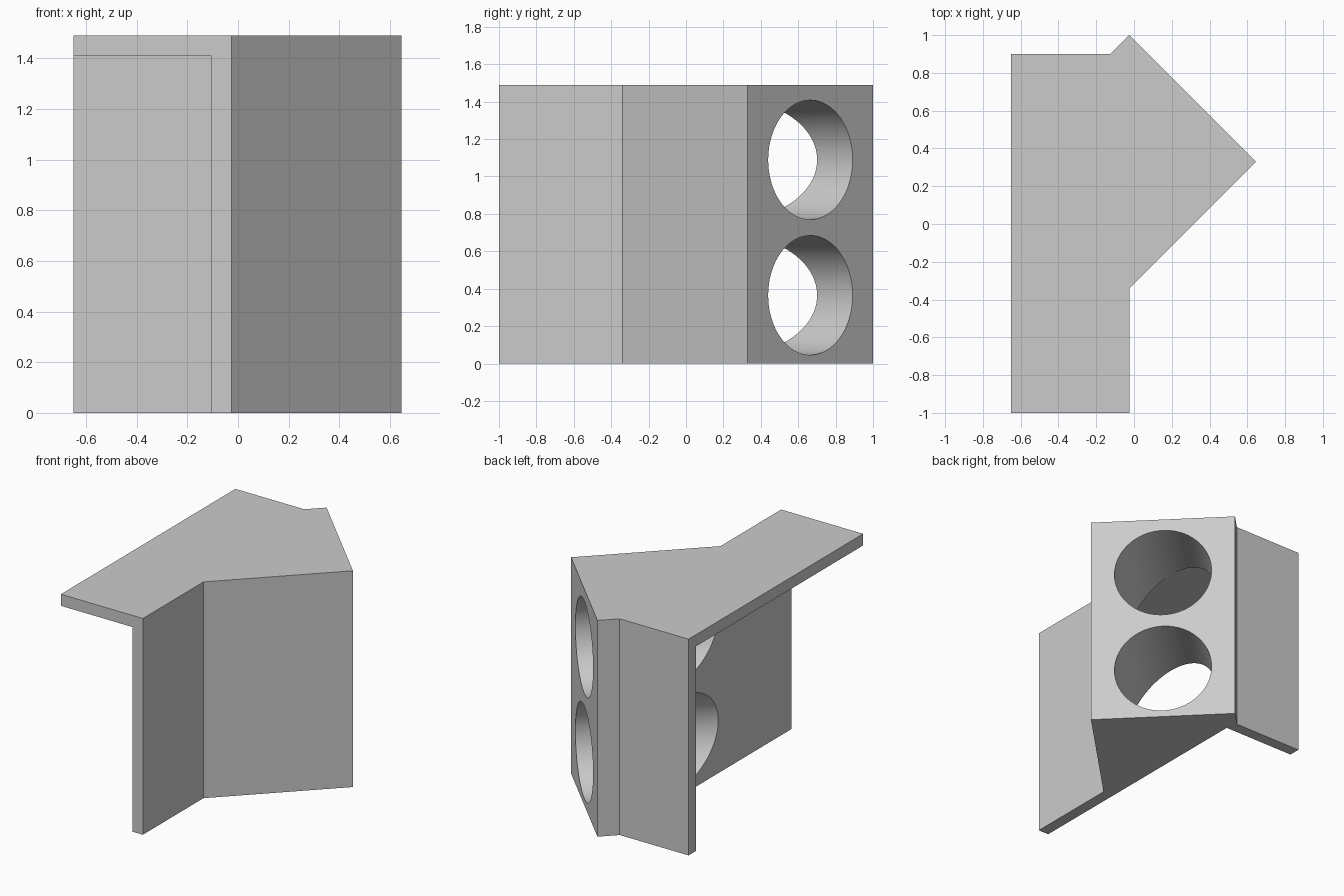
import bpy
import bmesh
from math import radians
from mathutils import Matrix, Vector

cube = bpy.data.objects.get("Cube")
if cube:
    bpy.data.objects.remove(cube, do_unlink=True)

HEIGHT = 1.49
PLATE_BOTTOM = 1.41
WALL_INNER_X = -0.105
BACK_INNER_Y = 0.82

grey = bpy.data.materials.new("plain grey")
grey.use_nodes = True
grey.diffuse_color = (0.6, 0.6, 0.6, 1)
grey.node_tree.nodes["Principled BSDF"].inputs["Base Color"].default_value = (0.6, 0.6, 0.6, 1)


def make_object(name, bm):
    bmesh.ops.recalc_face_normals(bm, faces=bm.faces)
    mesh = bpy.data.meshes.new(name)
    bm.to_mesh(mesh)
    bm.free()
    mesh.materials.append(grey)
    obj = bpy.data.objects.new(name, mesh)
    bpy.context.collection.objects.link(obj)
    return obj


def prism(name, outline, bottom, top):
    bm = bmesh.new()
    face = bm.faces.new([bm.verts.new((x, y, bottom)) for x, y in outline])
    side = bmesh.ops.extrude_face_region(bm, geom=[face])["geom"]
    verts = [v for v in side if isinstance(v, bmesh.types.BMVert)]
    bmesh.ops.translate(bm, verts=verts, vec=(0, 0, top - bottom))
    return make_object(name, bm)


def cylinder(name, start, end, radius):
    axis = end - start
    turn = axis.to_track_quat("Z", "Y").to_matrix().to_4x4()
    bm = bmesh.new()
    bmesh.ops.create_cone(bm, cap_ends=True, segments=96, radius1=radius, radius2=radius,
                          depth=axis.length,
                          matrix=Matrix.Translation((start + end) / 2) @ turn)
    return make_object(name, bm)


# Body: full-height outline of plate, walls and angled block
body = prism("angled_bracket", [(-0.65, -1), (-0.025, -1), (-0.025, -0.34), (0.645, 0.33),
                                (-0.025, 1), (-0.125, 0.9), (-0.65, 0.9)], 0, HEIGHT)

# Recess under the plate, leaving the side wall and back wall
cutters = [prism("recess_cutter", [(-1, -1.2), (WALL_INNER_X, -1.2),
                                   (WALL_INNER_X, BACK_INNER_Y), (-1, BACK_INNER_Y)],
                 -0.2, PLATE_BOTTOM)]

# Two round bores, square to the angled back face
direction = Vector((1, 1, 0)).normalized()
for label, z in (("lower", 0.365), ("upper", 1.089)):
    mouth = Vector((0.31, 0.665, z))
    cutters.append(cylinder(label + "_bore_cutter", mouth + direction * 0.2,
                            mouth - direction * 1.1, 0.319))

bpy.context.view_layer.objects.active = body
body.select_set(True)
for cutter in cutters:
    mod = body.modifiers.new(cutter.name, "BOOLEAN")
    mod.operation = "DIFFERENCE"
    mod.solver = "EXACT"
    mod.object = cutter
    bpy.ops.object.modifier_apply(modifier=mod.name)
for cutter in cutters:
    bpy.data.objects.remove(cutter, do_unlink=True)

# Smooth bore walls, crisp edges elsewhere
bpy.ops.object.select_all(action="DESELECT")
body.select_set(True)
bpy.ops.object.shade_smooth_by_angle(angle=radians(30))
